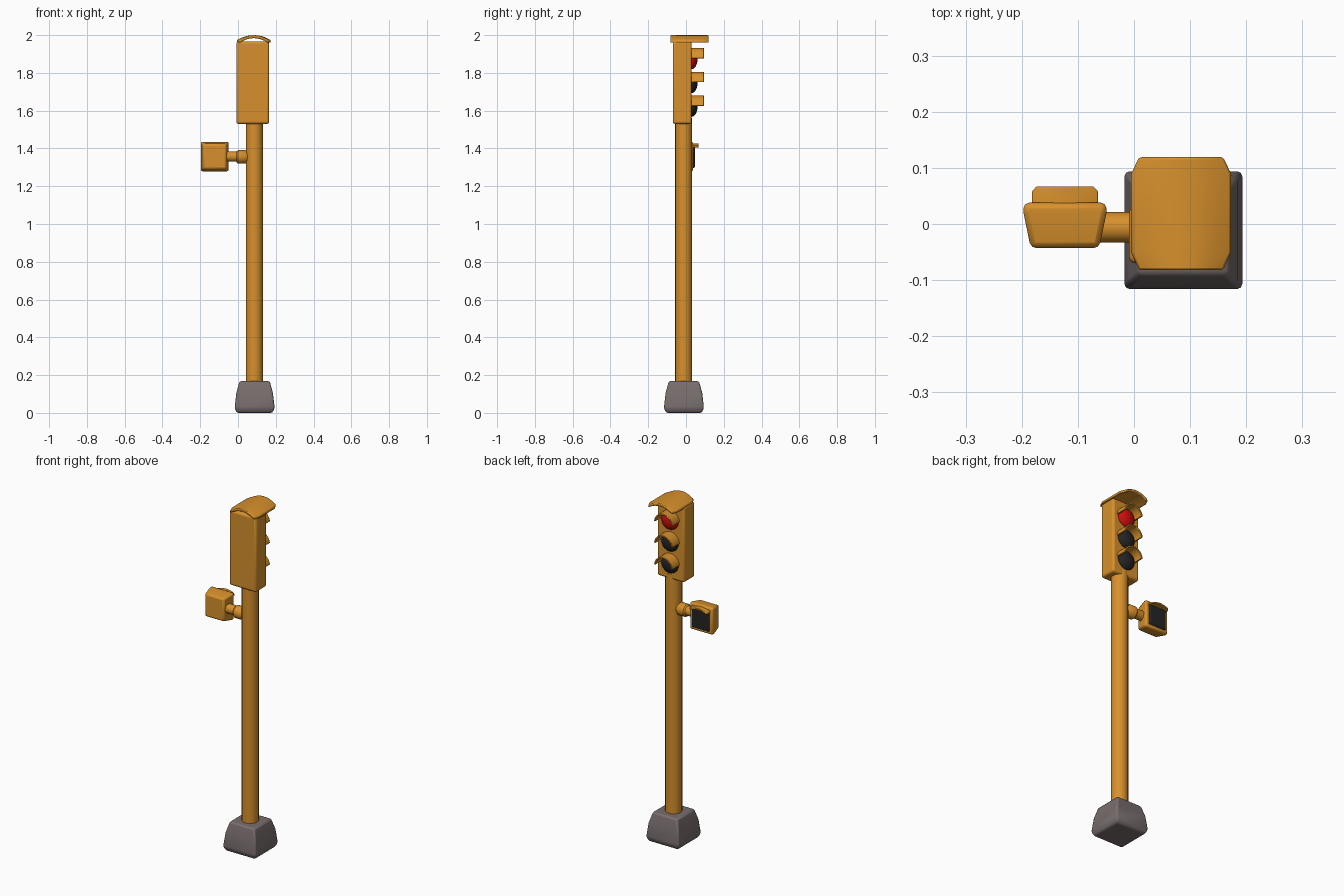
import bpy, bmesh, math
from mathutils import Matrix

if "Cube" in bpy.data.objects:
    bpy.data.objects.remove(bpy.data.objects["Cube"])


def material(name, rgb):
    m = bpy.data.materials.new(name)
    m.diffuse_color = (*rgb, 1)
    m.use_nodes = True
    m.node_tree.nodes["Principled BSDF"].inputs["Base Color"].default_value = m.diffuse_color
    return m


ORANGE = material("orange_paint", (0.68, 0.28, 0.025))
STONE = material("stone", (0.19, 0.155, 0.155))
BLACK = material("black_glass", (0.018, 0.018, 0.018))
RED = material("red_glass", (0.62, 0.004, 0.004))


def finish(name, bm, mat, bevel=0.0, angle=40, segments=2):
    bmesh.ops.recalc_face_normals(bm, faces=bm.faces)
    me = bpy.data.meshes.new(name)
    bm.to_mesh(me)
    bm.free()
    ob = bpy.data.objects.new(name, me)
    bpy.context.collection.objects.link(ob)
    me.materials.append(mat)
    if bevel:
        b = ob.modifiers.new("bevel", 'BEVEL')
        b.width, b.segments, b.limit_method = bevel, segments, 'ANGLE'
        b.angle_limit = math.radians(30)
    bpy.ops.object.select_all(action='DESELECT')
    ob.select_set(True)
    bpy.context.view_layer.objects.active = ob
    bpy.ops.object.shade_smooth_by_angle(angle=math.radians(angle))
    return ob


def loft(name, rings, mat, **kw):
    """Skin a solid through rings holding equal numbers of points."""
    bm = bmesh.new()
    vs = [[bm.verts.new(p) for p in r] for r in rings]
    n = len(vs[0])
    for a, b in zip(vs, vs[1:]):
        for i in range(n):
            j = (i + 1) % n
            bm.faces.new((a[i], a[j], b[j], b[i]))
    bm.faces.new(vs[0])
    bm.faces.new(vs[-1])
    return finish(name, bm, mat, **kw)


def rect_z(cx, cy, hx, hy, z):
    return [(cx - hx, cy - hy, z), (cx + hx, cy - hy, z),
            (cx + hx, cy + hy, z), (cx - hx, cy + hy, z)]


def rect_y(cx, cz, hx, hz, y):
    return [(cx - hx, y, cz - hz), (cx + hx, y, cz - hz),
            (cx + hx, y, cz + hz), (cx - hx, y, cz + hz)]


def circle(c, r, axis, sides=16):
    pts = []
    for i in range(sides):
        t = math.tau * i / sides
        u, v = r * math.cos(t), r * math.sin(t)
        pts.append((c[0] + u, c[1] + v, c[2]) if axis == 'z'
                   else (c[0], c[1] + u, c[2] + v))
    return pts


def arch(cx, half, z_peak, drop, thick, n=8):
    """Closed x-z profile of a gently arched slab."""
    xs = [-1 + 2 * i / n for i in range(n + 1)]
    top = [(cx + half * x, z_peak - drop * x * x) for x in xs]
    return top + [(x, z - thick) for x, z in reversed(top)]


def slab(profile, y, scale=1.0, cx=0.0):
    return [(cx + (x - cx) * scale, y, z) for x, z in profile]


PX, PY = 0.087, -0.012   # pole axis
HX = 0.080               # head centre

# base block and pole
loft("base_block", [rect_z(PX + 0.001, PY + 0.001, h, h, z) for h, z in
                    ((0.094, 0), (0.106, 0.025), (0.097, 0.105), (0.080, 0.168))],
     STONE, bevel=0.009, angle=50)
loft("pole", [circle((PX, PY, z), 0.045, 'z', 20) for z in (0.15, 1.56)], ORANGE)

# signal head
loft("signal_head", [rect_z(HX - 0.002, -0.02, 0.087, 0.05, z) for z in (1.53, 1.967)],
     ORANGE, bevel=0.012, segments=3)

# arched roof with narrowed ends
RX = 0.084
roof = arch(RX, 0.089, 2.0, 0.026, 0.016)
loft("roof", [slab(roof, y, s, RX) for y, s in
              ((-0.082, 0.84), (-0.05, 1), (0.09, 1), (0.119, 0.84))],
     ORANGE, bevel=0.004)

# three lenses with hoods
for i, label in enumerate(("top", "middle", "bottom")):
    z = 1.872 - 0.126 * i
    bm = bmesh.new()
    bmesh.ops.create_uvsphere(bm, u_segments=20, v_segments=12, radius=0.053)
    bmesh.ops.transform(bm, verts=bm.verts, matrix=Matrix.Translation((HX, 0.029, z))
                        @ Matrix.Diagonal((1, 0.6, 1, 1)))
    finish(label + "_lens", bm, RED if i == 0 else BLACK)
    arc = [math.radians(5 + 170 * k / 14) for k in range(15)]
    prof = [(HX + 0.060 * math.cos(a), z + 0.060 * math.sin(a)) for a in arc]
    prof += [(HX + 0.051 * math.cos(a), z + 0.051 * math.sin(a)) for a in reversed(arc)]
    loft(label + "_hood", [slab(prof, y) for y in (0.02, 0.095)], ORANGE, bevel=0.002)

# pedestrian signal: tapered box, screen and small visor
SX, SZ = -0.123, 1.357
loft("crossing_box", [rect_y(SX, SZ, hx, hz, y) for hx, hz, y in
                      ((0.061, 0.066, -0.043), (0.074, 0.078, 0.02), (0.074, 0.078, 0.038))],
     ORANGE, bevel=0.01, angle=50)
loft("crossing_screen", [rect_y(SX, SZ - 0.003, h, h + 0.003, y) for h, y in
                         ((0.055, 0.03), (0.055, 0.042), (0.049, 0.048))],
     BLACK, bevel=0.004)
visor = arch(SX, 0.059, 1.427, 0.012, 0.010)
loft("crossing_visor", [slab(visor, y, s, SX) for y, s in
                        ((0.03, 1), (0.058, 1), (0.067, 0.86))], ORANGE, bevel=0.002)

# arm with collar at the pole
loft("arm", [circle((x, -0.006, 1.357), 0.027, 'x') for x in (-0.07, 0.01)], ORANGE)
loft("arm_collar", [circle((x, -0.008, 1.355), r, 'x') for x, r in
                    ((-0.008, 0.029), (0.0, 0.036), (0.04, 0.036), (0.056, 0.024))], ORANGE)
